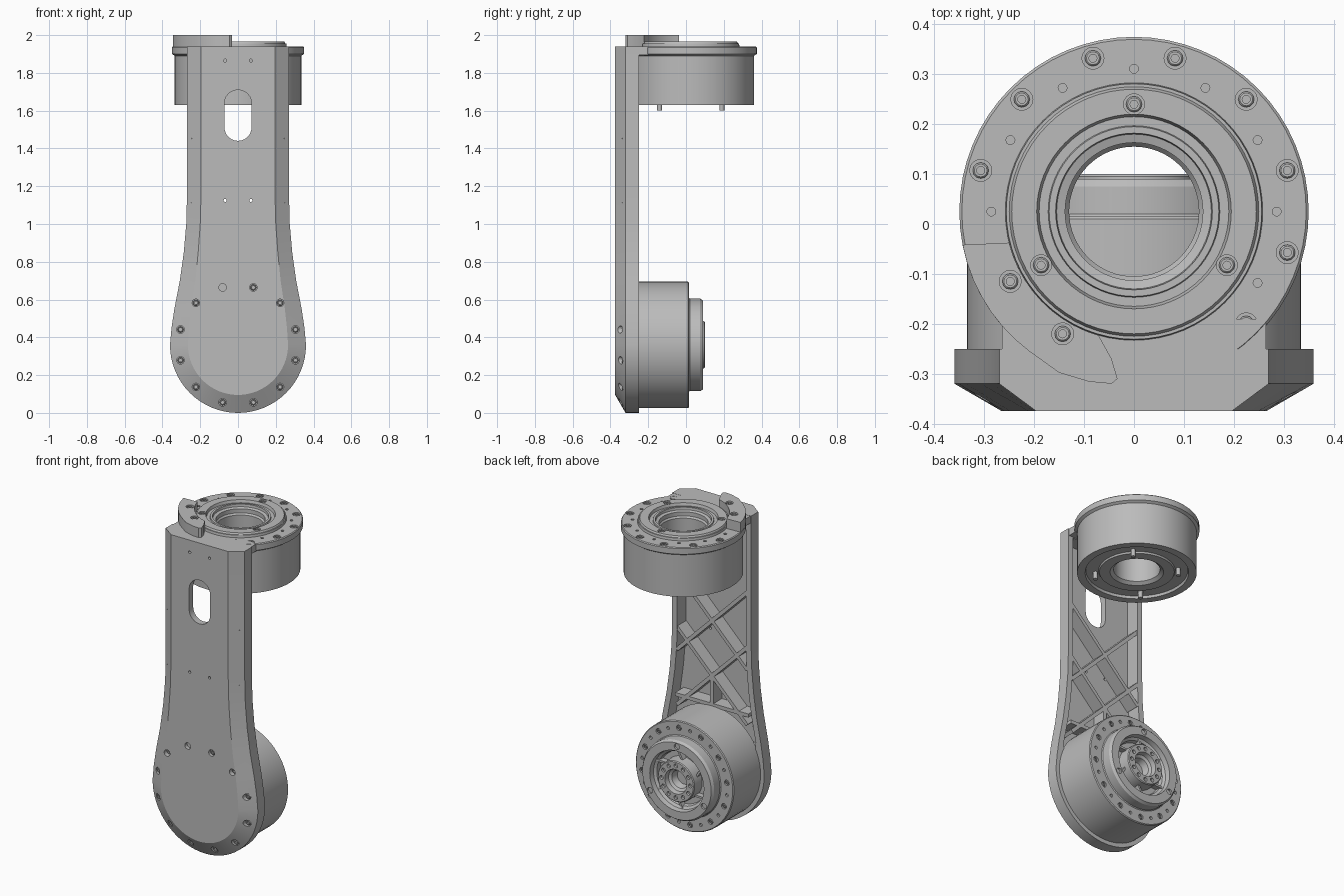
import bpy, bmesh
from math import sin, cos, pi, radians
from mathutils import Matrix, Vector

cube = bpy.data.objects.get("Cube")
if cube:
    bpy.data.objects.remove(cube)

gray = bpy.data.materials.new("machined_gray")
gray.use_nodes = True
gray.diffuse_color = (0.5, 0.5, 0.5, 1)
gray.node_tree.nodes["Principled BSDF"].inputs["Base Color"].default_value = (0.5, 0.5, 0.5, 1)

UP = Matrix.Identity(4)
BACK = Matrix.Rotation(-pi / 2, 4, 'X')
FRONT = Matrix.Rotation(pi / 2, 4, 'X')
HUB_Z = 0.36
DRUM_Y = 0.025


def finish(bm, name):
    bmesh.ops.recalc_face_normals(bm, faces=bm.faces)
    mesh = bpy.data.meshes.new(name)
    bm.to_mesh(mesh)
    bm.free()
    mesh.materials.append(gray)
    obj = bpy.data.objects.new(name, mesh)
    bpy.context.collection.objects.link(obj)
    return obj


def lathe(bm, profile, place, axis=UP, segs=64):
    """Spin a closed (radius, height) profile around an axis."""
    m = Matrix.Translation(place) @ axis
    rings = []
    for r, h in profile:
        if r == 0:
            rings.append([bm.verts.new(m @ Vector((0, 0, h)))] * segs)
        else:
            rings.append([bm.verts.new(m @ Vector((r * cos(2 * pi * i / segs), r * sin(2 * pi * i / segs), h)))
                          for i in range(segs)])
    for k, a in enumerate(rings):
        b = rings[(k + 1) % len(rings)]
        if a[0] is a[1] and b[0] is b[1]:
            continue
        for i in range(segs):
            j = (i + 1) % segs
            bm.faces.new(list(dict.fromkeys((a[i], a[j], b[j], b[i]))))


def rod(bm, place, radius, low, high, axis=UP, segs=16):
    lathe(bm, [(0, low), (radius, low), (radius, high), (0, high)], place, axis, segs)


def loft(bm, loops):
    """Skin a stack of equal point loops and cap the ends."""
    rows = [[bm.verts.new(p) for p in loop] for loop in loops]
    n = len(rows[0])
    for a, b in zip(rows, rows[1:]):
        for i in range(n):
            bm.faces.new((a[i], a[(i + 1) % n], b[(i + 1) % n], b[i]))
    bm.faces.new(rows[0])
    bm.faces.new(rows[-1])


def box(bm, size, place, turn=0):
    m = Matrix.Translation(place) @ Matrix.Rotation(turn, 4, 'Y') @ Matrix.Diagonal((*size, 1))
    bmesh.ops.create_cube(bm, size=1, matrix=m)


def cut(target, bm):
    cutter = finish(bm, "cutter")
    cutter.hide_render = True
    mod = target.modifiers.new("cut", 'BOOLEAN')
    mod.operation, mod.solver, mod.object = 'DIFFERENCE', 'EXACT', cutter
    bpy.context.view_layer.objects.active = target
    bpy.ops.object.modifier_apply(modifier=mod.name)
    bpy.data.objects.remove(cutter)


def around(count, radius, offset=0):
    for i in range(count):
        a = radians(offset) + 2 * pi * i / count
        yield radius * cos(a), radius * sin(a)


# Half widths of the arm from the top down to the round end
SIDE = [(1.94, .27), (1.15, .27), (1.0, .274), (.85, .287), (.7, .308), (.55, .337), (.45, .352)]


def arm_outline(inset, y):
    right = [(w - inset * (.78 if z > .9 else .78 + .22 * (.9 - z) / .5), z) for z, w in SIDE]
    r = .36 - inset
    arc = [(r * cos(a), HUB_Z - r * sin(a)) for a in (pi * i / 32 for i in range(33))]
    left = [(-x, z) for x, z in reversed(right)]
    return [(x, y, z) for x, z in right + arc + left]


# Arm with bevelled front edges
bm = bmesh.new()
loft(bm, [arm_outline(0, -.25), arm_outline(0, -.32), arm_outline(.095, -.375)])
arm = finish(bm, "arm")

# Open pocket in the back of the arm
bm = bmesh.new()
pocket = [(w - .035, min(z, 1.89)) for z, w in SIDE[:-1]] + [(.3, .5)]
pocket += [(-x, z) for x, z in reversed(pocket)]
loft(bm, [[(x, y, z) for x, z in pocket] for y in (-.335, -.2)])
cut(arm, bm)

# Rounded window through the arm
bm = bmesh.new()
slot = [(.072 * cos(a), 1.575 + .072 * sin(a) + (.063 if i < 13 else -.063))
        for i, a in enumerate([pi * k / 12 for k in range(13)] + [pi + pi * k / 12 for k in range(13)])]
loft(bm, [[(x, y, z) for x, z in slot] for y in (-.45, -.3)])
cut(arm, bm)

# Counterbores and pin holes on the arm front, with screws
bm, screws = bmesh.new(), bmesh.new()


def screw(place, axis, radius=.016):
    s = radius / .016
    lathe(screws, [(0, -.015), (radius, -.015), (radius, .006), (.013 * s, .009),
                   (.008 * s, .009), (.008 * s, 0), (0, 0)], place, axis, 12)


for x, dz in around(12, .315, 15):
    z = HUB_Z + dz
    floor = -.352 if z > .6 else -.342 if z > .5 else -.325
    rod(bm, (x, 0, z), .02, -floor, .45, FRONT)
    if not (x < 0 and z > .64):
        screw((x, floor - .004, z), FRONT)
for x in (-.068, .068):
    for z in (1.125, 1.865):
        rod(bm, (x, 0, z), .008, .3, .45, FRONT)
cut(arm, bm)

# Diagonal lattice inside the pocket
bm = bmesh.new()
for z in (.88, 1.22):
    for turn in (-1, 1):
        box(bm, (.68, .087, .022), (0, -.2955, z), turn * pi / 4)
box(bm, (.022, .087, .3), (0, -.2955, .74))
box(bm, (.5, .087, .022), (0, -.2955, .7))
finish(bm, "lattice_ribs")

# Bridge from the arm to the upper flange
bm = bmesh.new()
box(bm, (.53, .13, .044), (0, -.255, 1.917))
finish(bm, "top_bridge")

# Upper drum with flange, raised ring and bore
bm = bmesh.new()
lathe(bm, [(.13, 1.65), (.13, 1.90), (.138, 1.91), (.138, 1.935), (.155, 1.94), (.157, 1.955), (.17, 1.955),
           (.172, 1.948), (.19, 1.948), (.195, 1.965), (.245, 1.965), (.25, 1.955), (.256, 1.955),
           (.258, 1.94), (.345, 1.94), (.35, 1.935), (.35, 1.90), (.335, 1.89), (.335, 1.63),
           (.29, 1.63), (.285, 1.645), (.215, 1.645), (.21, 1.635), (.15, 1.635)], (0, DRUM_Y, 0))
drum = finish(bm, "upper_drum")
bm = bmesh.new()
for i, (x, y) in enumerate(around(12, .318, 15)):
    if i not in (6, 7, 8):
        rod(bm, (x, DRUM_Y + y, 0), .022, 1.928, 1.96)
        screw((x, DRUM_Y + y, 1.93), UP)
for x, y in around(12, .286):
    rod(bm, (x, DRUM_Y + y, 0), .009, 1.92, 1.96, segs=10)
for x, y in around(3, .215, 90):
    rod(bm, (x, DRUM_Y + y, 0), .021, 1.95, 1.98)
    screw((x, DRUM_Y + y, 1.953), UP)
cut(drum, bm)

# Curved cover tab on the flange
outer = [(.35 * cos(a), DRUM_Y + .35 * sin(a)) for a in (radians(191 + 6 * i) for i in range(8))]
inner = [(.258 * cos(a), DRUM_Y + .258 * sin(a)) for a in (radians(254 - 6 * i) for i in range(11))]
tab = outer + [(-.15, -.298), (-.09, -.316), (-.045, -.32), (-.033, -.31), (-.045, -.27)] + inner
bm = bmesh.new()
loft(bm, [[(x, y, z) for x, y in tab] for z in (1.938, 2.0)])
cover = finish(bm, "cover_tab")
bm = bmesh.new()
for x, y in ((-.248, -.115), (-.143, -.22)):
    rod(bm, (x, y, 0), .022, 1.985, 2.02)
    screw((x, y, 1.988), UP)
cut(cover, bm)

# Stub screws under the drum
bm = bmesh.new()
for x, y in around(4, .233, 45):
    rod(bm, (x, DRUM_Y + y, 0), .013, 1.6, 1.66)
finish(bm, "drum_pins")

# Lower housing with stepped output flange and hub
bm = bmesh.new()
lathe(bm, [(0, -.26), (.335, -.26), (.335, .01), (.33, .015), (.25, .015), (.245, .02), (.245, .075),
           (.235, .09), (.185, .09), (.18, .06), (.165, .05), (.16, .025), (.128, .025), (.125, .095),
           (.12, .1), (.075, .1), (.07, .07), (.055, .06), (.045, .02), (0, .02)], (0, 0, HUB_Z), BACK)
housing = finish(bm, "lower_housing")
bm = bmesh.new()
for i, (x, z) in enumerate(around(24, .292, 7.5)):
    rod(bm, (x, 0, HUB_Z + z), .017 if i % 2 else .01, .003, .05, BACK, 12)
    if i % 2:
        screw((x, .004, HUB_Z + z), BACK, .012)
for x, z in around(12, .098):
    rod(bm, (x, 0, HUB_Z + z), .012, .085, .12, BACK, 12)
for x, z in around(3, .212, 90):
    rod(bm, (x, 0, HUB_Z + z), .018, .078, .12, BACK, 12)
cut(housing, bm)

# Curved spokes between hub and flange
bm = bmesh.new()
for x, z in around(6, .15, 30):
    box(bm, (.012, .05, .09), (x, .035, HUB_Z + z), Vector((z, x)).angle_signed(Vector((1, 0))) + .5)
finish(bm, "hub_spokes")

finish(screws, "cap_screws")

# Smooth the round walls, keep the edges sharp
bpy.ops.object.select_all(action='DESELECT')
for obj in bpy.context.collection.objects:
    if obj.type == 'MESH' and gray.name in obj.data.materials:
        obj.select_set(True)
        bpy.context.view_layer.objects.active = obj
bpy.ops.object.shade_smooth_by_angle(angle=radians(25))
